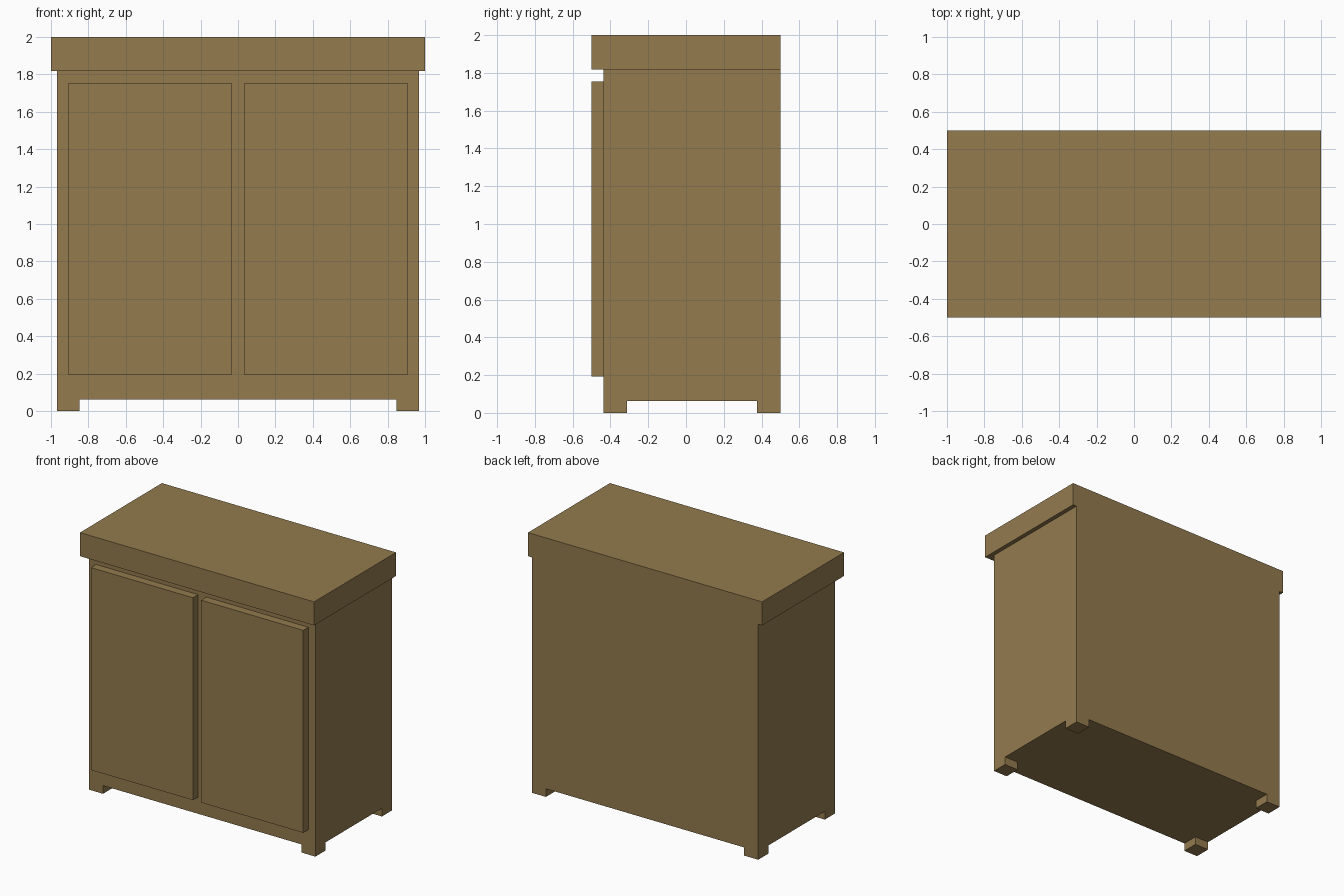
import bpy, bmesh
from mathutils import Vector

if "Cube" in bpy.data.objects:
    bpy.data.objects.remove(bpy.data.objects["Cube"])

wood = bpy.data.materials.new("brown_wood")
wood.diffuse_color = (0.292, 0.198, 0.076, 1.0)
wood.use_nodes = True
wood.node_tree.nodes["Principled BSDF"].inputs["Base Color"].default_value = wood.diffuse_color


def box_bmesh(lo, hi):
    bm = bmesh.new()
    bmesh.ops.create_cube(bm, size=1)
    for v in bm.verts:
        v.co = Vector([lo[i] if v.co[i] < 0 else hi[i] for i in range(3)])
    return bm


def finish(bm, name):
    bmesh.ops.recalc_face_normals(bm, faces=bm.faces[:])
    mesh = bpy.data.meshes.new(name)
    bm.to_mesh(mesh)
    bm.free()
    mesh.materials.append(wood)
    obj = bpy.data.objects.new(name, mesh)
    bpy.context.collection.objects.link(obj)
    return obj


# Carcass: a box whose four bottom corners are extruded down into feet
HALF_W, FRONT, BACK = 0.967, -0.437, 0.5
FOOT, FLOOR, BODY_TOP = 0.12, 0.063, 1.818
bm = box_bmesh((-HALF_W, FRONT, FLOOR), (HALF_W, BACK, BODY_TOP))
cuts = [((x, 0, 0), (1, 0, 0)) for x in (-HALF_W + FOOT, HALF_W - FOOT)]
cuts += [((0, y, 0), (0, 1, 0)) for y in (FRONT + FOOT + 0.005, BACK - FOOT - 0.005)]
for co, no in cuts:
    bmesh.ops.bisect_plane(bm, geom=bm.verts[:] + bm.edges[:] + bm.faces[:],
                           plane_co=co, plane_no=no)
corners = []
for f in bm.faces:
    c = f.calc_center_median()
    if (c.z < FLOOR + 0.001 and abs(c.x) > HALF_W - FOOT
            and (c.y < FRONT + FOOT or c.y > BACK - FOOT)):
        corners.append(f)
for f in corners:
    new = bmesh.ops.extrude_face_region(bm, geom=[f])["geom"]
    for v in new:
        if isinstance(v, bmesh.types.BMVert):
            v.co.z = 0
    bm.faces.remove(f) if f.is_valid else None
bmesh.ops.dissolve_limit(bm, angle_limit=0.01, verts=bm.verts[:], edges=bm.edges[:])
finish(bm, "carcass")

# Thick overhanging top, flush at the back
finish(box_bmesh((-1, -0.5, BODY_TOP), (1, 0.5, 2)), "top_slab")

# Pair of raised doors
for side, name in ((-1, "left_door"), (1, "right_door")):
    x0, x1 = sorted((side * 0.035, side * 0.907))
    finish(box_bmesh((x0, -0.5, 0.192), (x1, FRONT, 1.755)), name)
